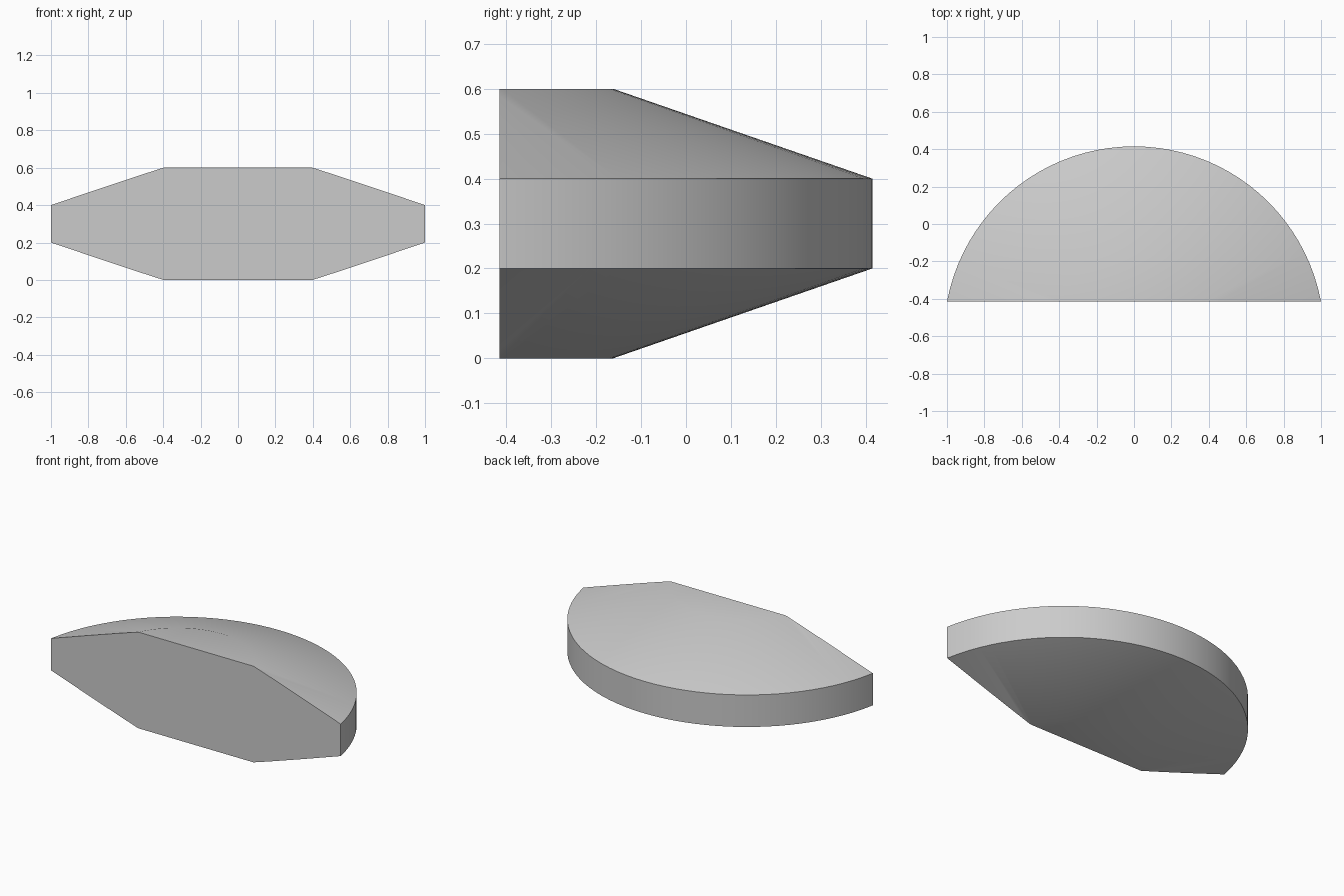
import bpy
import bmesh
import math

default = bpy.data.objects.get("Cube")
if default:
    bpy.data.objects.remove(default, do_unlink=True)

RIM_R, CAP_R = 1.017, 0.44
AXIS_Y, FRONT_Y = -0.602, -0.415
SEGMENTS = 96

grey = bpy.data.materials.new("light grey")
grey.use_nodes = True
colour = (0.6, 0.6, 0.6, 1)
grey.diffuse_color = colour
bsdf = next(n for n in grey.node_tree.nodes if n.type == "BSDF_PRINCIPLED")
bsdf.inputs["Base Color"].default_value = colour

# Turned body: flat caps, conical shoulders and an upright rim
bm = bmesh.new()
profile = [(CAP_R, 0), (RIM_R, 0.2), (RIM_R, 0.4), (CAP_R, 0.6)]
verts = [bm.verts.new((0, AXIS_Y - r, z)) for r, z in profile]
edges = [bm.edges.new(pair) for pair in zip(verts, verts[1:])]
bmesh.ops.spin(bm, geom=verts + edges, cent=(0, AXIS_Y, 0), axis=(0, 0, 1),
               angle=math.tau, steps=SEGMENTS)
bmesh.ops.remove_doubles(bm, verts=bm.verts[:], dist=0.0005)
bmesh.ops.holes_fill(bm, edges=[e for e in bm.edges if e.is_boundary], sides=0)

# Flat front: slice the body and close the cut
bmesh.ops.bisect_plane(bm, geom=bm.verts[:] + bm.edges[:] + bm.faces[:],
                       plane_co=(0, FRONT_Y, 0), plane_no=(0, -1, 0),
                       clear_outer=True)
bmesh.ops.holes_fill(bm, edges=[e for e in bm.edges if e.is_boundary], sides=0)
bmesh.ops.recalc_face_normals(bm, faces=bm.faces[:])

mesh = bpy.data.meshes.new("half_disc_body")
bm.to_mesh(mesh)
bm.free()
mesh.materials.append(grey)
body = bpy.data.objects.new("half_disc_body", mesh)
bpy.context.collection.objects.link(body)

# Soft shoulders, crisp rim and front edges
bpy.ops.object.select_all(action="DESELECT")
body.select_set(True)
bpy.context.view_layer.objects.active = body
bpy.ops.object.shade_smooth_by_angle(angle=math.radians(30))
